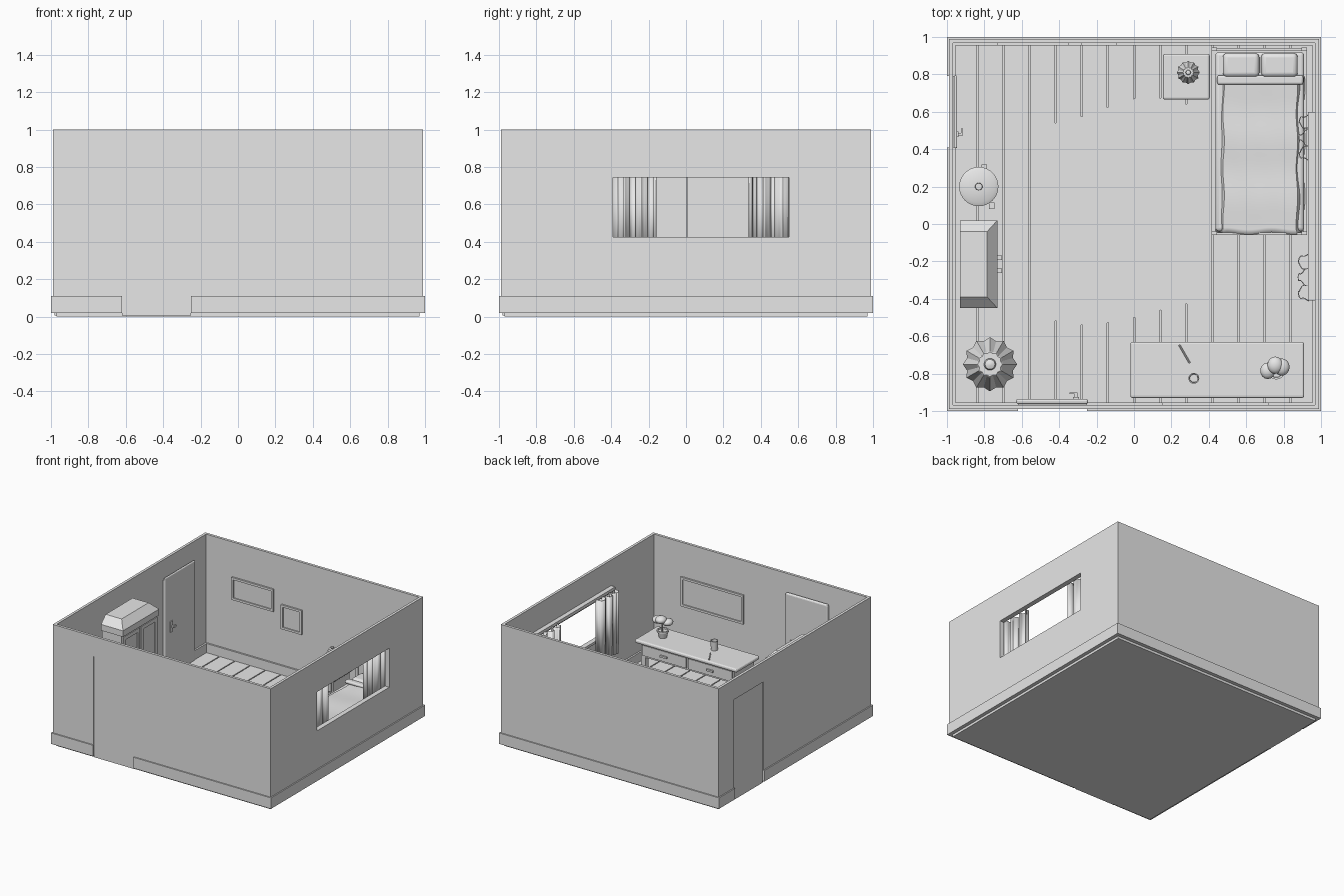
import bpy, bmesh, math
from mathutils import Vector, Matrix

if "Cube" in bpy.data.objects:
    bpy.data.objects.remove(bpy.data.objects["Cube"], do_unlink=True)

grey = bpy.data.materials.new("plain_grey")
grey.use_nodes = True
grey.diffuse_color = (0.8, 0.8, 0.8, 1)
grey.node_tree.nodes["Principled BSDF"].inputs["Base Color"].default_value = (0.8, 0.8, 0.8, 1)


def finish(name, bm, bevel=0, segments=3, smooth=False):
    bmesh.ops.recalc_face_normals(bm, faces=bm.faces)
    mesh = bpy.data.meshes.new(name)
    bm.to_mesh(mesh)
    bm.free()
    mesh.materials.append(grey)
    ob = bpy.data.objects.new(name, mesh)
    bpy.context.scene.collection.objects.link(ob)
    if bevel:
        mod = ob.modifiers.new("round", 'BEVEL')
        mod.width, mod.segments = bevel, segments
    if smooth:
        bpy.ops.object.select_all(action='DESELECT')
        ob.select_set(True)
        bpy.context.view_layer.objects.active = ob
        bpy.ops.object.shade_smooth_by_angle(angle=math.radians(40))
    return ob


def boxes(name, spans, **kw):
    """One object from boxes given as (x range, y range, z range)."""
    bm = bmesh.new()
    for span in spans:
        lo, hi = (Vector(c) for c in zip(*span))
        bmesh.ops.create_cube(bm, size=1, matrix=Matrix.Translation((lo + hi) / 2)
                              @ Matrix.Diagonal((*(hi - lo), 1)))
    return finish(name, bm, **kw)


def lathe(name, at, profile, sides=32, ripple=0, smooth=True):
    """Turn (radius, height) points; ripple pulls in every second side."""
    bm = bmesh.new()
    rings = []
    for r, z in profile:
        ring = []
        for i in range(sides):
            a = math.tau * i / sides
            rr = r * (1 - ripple * (i % 2))
            ring.append(bm.verts.new((at[0] + rr * math.cos(a), at[1] + rr * math.sin(a), at[2] + z)))
        rings.append(ring)
    for a, b in zip(rings, rings[1:]):
        for i in range(sides):
            j = (i + 1) % sides
            bm.faces.new((a[i], a[j], b[j], b[i]))
    bm.faces.new(rings[0])
    bm.faces.new(rings[-1])
    return finish(name, bm, smooth=smooth)


def prism(name, points, z0, z1, **kw):
    bm = bmesh.new()
    face = bm.faces.new([bm.verts.new((x, y, z0)) for x, y in points])
    new = bmesh.ops.extrude_face_region(bm, geom=[face])["geom"]
    for v in new:
        if isinstance(v, bmesh.types.BMVert):
            v.co.z = z1
    return finish(name, bm, **kw)


def border(u, v, w):
    """Four bars of width w around the rectangle u x v."""
    return [((u[0], u[1]), (v[0], v[0] + w)), ((u[0], u[1]), (v[1] - w, v[1])),
            ((u[0], u[0] + w), (v[0] + w, v[1] - w)), ((u[1] - w, u[1]), (v[0] + w, v[1] - w))]


# Floor slab and planks
boxes("floor_slab", [((-.97, .97), (-.97, .97), (0, .025))])
pitch = .1393
boxes("floor_planks", [((-.975 + pitch * i + .004, -.975 + pitch * (i + 1) - .004), (-.965, .965), (.02, .035))
                       for i in range(14)])

# Walls with two doorways and a window
OUT, INN, TOP = .99, .968, 1
door_x, door_y, door_top = (-.62, -.25), (.41, .79), .835
win_y, win_z = (-.39, .55), (.425, .745)
front, back, left, right = (-OUT, -INN), (INN, OUT), (INN, OUT), (-OUT, -INN)
boxes("back_wall", [((-OUT, OUT), back, (.02, TOP))])
boxes("front_wall", [((-OUT, door_x[0]), front, (.02, TOP)), ((door_x[1], OUT), front, (.02, TOP)),
                     (door_x, front, (door_top, TOP))])
boxes("door_side_wall", [(right, (-INN, door_y[0]), (.02, TOP)), (right, (door_y[1], INN), (.02, TOP)),
                         (right, door_y, (door_top, TOP))])
boxes("window_wall", [(left, (-INN, win_y[0]), (.02, TOP)), (left, (win_y[1], INN), (.02, TOP)),
                      (left, win_y, (.02, win_z[0])), (left, win_y, (win_z[1], TOP))])

# Skirting boards on both sides of the walls
sk = (.02, .11)
low, high, cut = (-1, -.954), (.954, 1), .954
boxes("skirting", [((-1, 1), high, sk), (high, (-cut, cut), sk),
                   ((-1, door_x[0]), low, sk), ((door_x[1], 1), low, sk),
                   (low, (-cut, door_y[0]), sk), (low, (door_y[1], cut), sk)])

# Doors: panel in the opening, rounded leaf inside, lever handle
boxes("front_door", [(door_x, (-.982, -.95), (.005, door_top))])
boxes("front_door_leaf", [((-.63, -.245), (-.962, -.935), (.035, .855))], bevel=.012)
boxes("front_door_handle", [((-.325, -.295), (-.936, -.926), (.39, .48)), ((-.318, -.303), (-.93, -.90), (.43, .445)),
                            ((-.345, -.303), (-.91, -.90), (.43, .445))])
boxes("side_door", [((-.982, -.95), door_y, (.005, door_top))])
boxes("side_door_leaf", [((-.962, -.945), (.405, .795), (.035, .855))], bevel=.008)
boxes("side_door_handle", [((-.946, -.937), (.465, .495), (.39, .48)), ((-.94, -.915), (.472, .487), (.43, .445)),
                           ((-.925, -.915), (.472, .51), (.43, .445))])

# Window frame, pelmet and pleated curtains
boxes("window_frame", [((.95, .97), u, v) for u, v in border((-.41, .57), (.405, .765), .02)])
boxes("curtain_rail", [((.93, .968), (-.41, .60), (.765, .79))])


def curtain(name, y0, y1, folds=3):
    bm = bmesh.new()
    n, rows = folds * 12, []
    for z in (.27, .775):
        row = []
        for i in range(n + 1):
            t = i / n
            wave = abs(math.sin(math.pi * folds * t)) ** .7
            row.append(bm.verts.new((.935 - .055 * wave, y0 + (y1 - y0) * t + .008 * math.sin(t * 50), z)))
        rows.append(row)
    for i in range(n):
        bm.faces.new((rows[0][i], rows[0][i + 1], rows[1][i + 1], rows[1][i]))
    ob = finish(name, bm, smooth=True)
    ob.modifiers.new("cloth", 'SOLIDIFY').thickness = .005


curtain("curtain_front", -.41, -.16)
curtain("curtain_back", .335, .59)


# Picture frames
def picture(name, xr, zr, wall):
    d = -1 if wall > 0 else 1
    near, mid = wall + d * .014, wall + d * .005
    boxes(name + "_frame", [(u, tuple(sorted((wall, near))), v) for u, v in border(xr, zr, .018)])
    boxes(name + "_panel", [(xr, tuple(sorted((wall, mid))), zr)])


picture("desk_picture", (.15, .72), (.48, .72), -INN)
picture("wide_picture", (-.73, -.35), (.53, .715), INN)
picture("small_picture", (-.28, -.09), (.41, .61), INN)

# Rug
rug = [(-.48, .53), (-.37, .55), (-.24, .585), (-.1, .64), (0, .67), (.1, .68), (.2, .665), (.3, .635), (.32, .37),
       (.355, .1), (.37, -.1), (.367, -.41), (.2, -.445), (0, -.5), (-.15, -.53), (-.28, -.54), (-.38, -.53),
       (-.45, -.51), (-.475, -.35), (-.47, -.1), (-.46, .12), (-.47, .35)]
prism("rug", rug, .034, .042)

# Wardrobe with chamfered crown and door panels
boxes("wardrobe_body", [((-.93, -.75), (-.44, .01), (.035, .81))])
bm = bmesh.new()
rings = [[bm.verts.new(p) for p in ((-.93, y0, z), (x, y0, z), (x, y1, z), (-.93, y1, z))]
         for x, y0, y1, z in ((-.73, -.45, .02, .76), (-.73, -.45, .02, .81), (-.785, -.39, -.04, .87))]
for a, b in zip(rings, rings[1:]):
    for i in range(4):
        bm.faces.new((a[i], a[i - 1], b[i - 1], b[i]))
bm.faces.new(rings[0])
bm.faces.new(rings[-1])
finish("wardrobe_crown", bm)
for side, (y0, y1) in (("front", (-.435, -.22)), ("back", (-.21, .005))):
    boxes("wardrobe_" + side + "_door",
          [((-.752, -.735), u, v) for u, v in border((y0, y1), (.07, .75), .03)] + [((-.752, -.742), (y0, y1), (.07, .75))])
boxes("wardrobe_handles", [((-.736, -.705), (y - .012, y + .012), (.38, .47)) for y in (-.25, -.18)])

# Lidded hamper
spot = (-.83, .2, .035)
lathe("hamper", spot, [(.08, 0), (.095, .2), (.105, .2), (.105, .225), (.085, .235), (.02, .238)])
lathe("hamper_knob", spot, [(.008, .235), (.008, .25), (.02, .255), (.018, .265)], 16)
boxes("hamper_handles", [((-.815, -.785), (.29, .318), (.17, .185)), ((-.775, -.745), (.08, .115), (.17, .185))])


# Pleated lamps
def lamp(name, at, r, base, shade, top):
    lathe(name + "_stand", at, [(r * .6, 0), (r * .6, .012), (r * .1, .025), (r * .1, top - .01),
                                (r * .22, top), (r * .18, top + r * .12), (r * .05, top + r * .17)], 20)
    lathe(name + "_shade", at, [(r, shade), (r * .5, top - .015), (r * .46, top - .01)], 24, .12, False)


lamp("floor_lamp", (-.77, -.75, .035), .145, .1, .5, .69)
lamp("bedside_lamp", (.29, .81, .285), .062, .04, .09, .18)

# Nightstand
boxes("nightstand_top", [((.155, .405), (.665, .91), (.26, .285))], bevel=.012)
boxes("nightstand_body", [((.175, .385), (.69, .9), (.07, .262))])
boxes("nightstand_drawers", [((.19, .37), (.68, .69), (z, z + .08)) for z in (.08, .17)])
boxes("nightstand_legs", [((x, x + .025), (y, y + .025), (.035, .08)) for x in (.18, .355) for y in (.695, .87)])

# Bed
boxes("bed_frame", [((.415, .925), (-.05, .93), (.08, .14))])
boxes("bed_posts", [((x, x + .03), (y, y + .02), (.035, h)) for x in (.415, .895) for y, h in ((-.06, .25), (.925, .40))])
boxes("headboard", [((.42, .92), (.928, .942), (.1, .39))])
boxes("footboard", [((.42, .92), (-.058, -.045), (.1, .235))])
boxes("mattress", [((.435, .91), (-.04, .92), (.13, .225))], bevel=.02, smooth=True)
for i, x in enumerate((.475, .68)):
    boxes("pillow_%d" % (i + 1), [((x, x + .195), (.785, .915), (.22, .275))], bevel=.025, segments=4, smooth=True)

bm = bmesh.new()
bmesh.ops.create_grid(bm, x_segments=24, y_segments=32, size=1)
for v in bm.verts:
    x, y = v.co.x, v.co.y
    edge = max(0, abs(x) - .88) / .12
    v.co = (.675 + x * .235 + .005 * math.sin(9 * y) * abs(x), .37 + y * .42 + .006 * math.sin(6 * x) * abs(y),
            .238 + .004 * math.sin(5 * x + 3 * y) + .003 * math.sin(8 * y) - .09 * edge)
finish("blanket", bm, smooth=True).modifiers.new("cloth", 'SOLIDIFY').thickness = .01
boxes("blanket_fold", [((.445, .905), (.745, .795), (.235, .262))], bevel=.012, smooth=True)

# Desk with drawers
boxes("desk_top", [((-.02, .91), (-.93, -.63), (.25, .28))], bevel=.012)
boxes("desk_body", [((.02, .87), (-.91, -.66), (.14, .252))])
boxes("desk_drawers", [((x, x + .4), (-.662, -.65), (.155, .24)) for x in (.035, .455)])
boxes("desk_handles", [((x - .03, x + .03), (-.652, -.637), (.19, .205)) for x in (.235, .655)])
boxes("desk_legs", [((x, x + .04), (y, y + .04), (.035, .15)) for x in (.02, .83) for y in (-.91, -.7)])

# Things on the desk
lathe("cup", (.32, -.825, .28), [(.026, 0), (.029, .075), (.023, .075), (.021, .01)], 24)
bm = bmesh.new()
bmesh.ops.create_cone(bm, cap_ends=True, segments=8, radius1=.005, radius2=.005, depth=.115,
                      matrix=Matrix.Translation((.27, -.695, .286)) @ Matrix.Rotation(math.radians(-60), 4, 'Z')
                      @ Matrix.Rotation(math.pi / 2, 4, 'Y'))
finish("pen", bm, smooth=True)
lathe("plant_pot", (.76, -.785, .28), [(.03, 0), (.04, .045), (.046, .045), (.046, .06), (.036, .06), (.034, .05)], 24)
bm = bmesh.new()
for x, y, z, r in ((.715, -.785, .415, .04), (.79, -.765, .425, .042), (.755, -.755, .435, .042)):
    bmesh.ops.create_uvsphere(bm, u_segments=16, v_segments=10, radius=r,
                              matrix=Matrix.Translation((x, y, z)) @ Matrix.Diagonal((1, 1.1, .7, 1)))
finish("plant_leaves", bm, smooth=True)
lathe("plant_stem", (.76, -.775, .32), [(.006, 0), (.006, .1)], 8)
